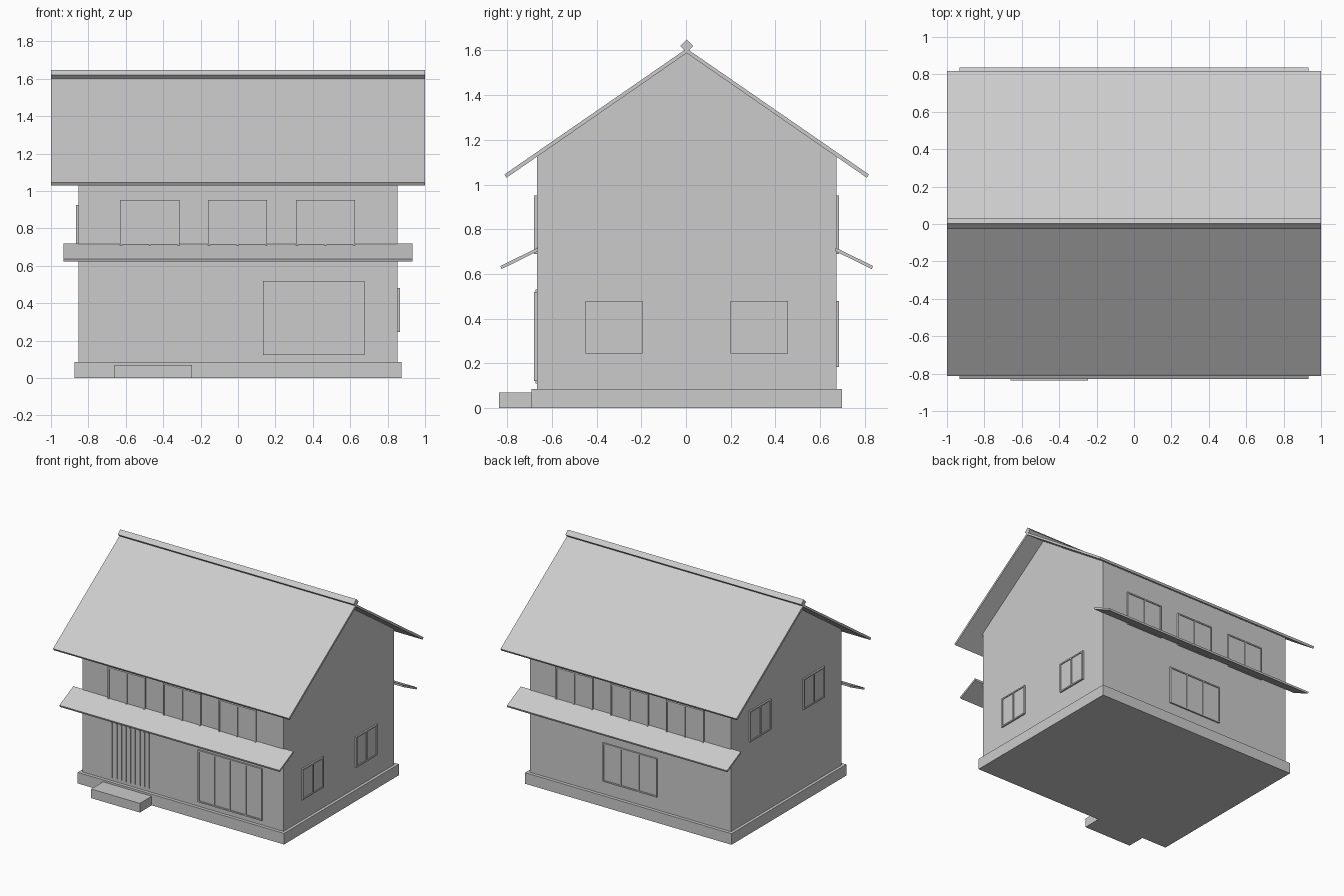
import bpy, bmesh
from math import radians
from mathutils import Matrix, Vector

cube = bpy.data.objects.get("Cube")
if cube:
    bpy.data.objects.remove(cube, do_unlink=True)

grey = bpy.data.materials.new("light_grey")
grey.use_nodes = True
grey.diffuse_color = (0.6, 0.6, 0.6, 1)
grey.node_tree.nodes["Principled BSDF"].inputs["Base Color"].default_value = (0.6, 0.6, 0.6, 1)

SHIFT = Matrix.Translation((0, 0.003, 0))   # centres the whole footprint
HALF_X, HALF_Y = 0.853, 0.67                # wall half sizes


def finish(name, bm, turn=0):
    bmesh.ops.recalc_face_normals(bm, faces=bm.faces)
    bm.transform(SHIFT @ Matrix.Rotation(radians(turn), 4, "Z"))
    mesh = bpy.data.meshes.new(name)
    bm.to_mesh(mesh)
    bm.free()
    mesh.materials.append(grey)
    obj = bpy.data.objects.new(name, mesh)
    bpy.context.collection.objects.link(obj)
    return obj


def add_box(bm, x0, x1, y0, y1, z0, z1):
    size = Matrix.Diagonal((x1 - x0, y1 - y0, z1 - z0, 1))
    centre = Matrix.Translation(((x0 + x1) / 2, (y0 + y1) / 2, (z0 + z1) / 2))
    bmesh.ops.create_cube(bm, size=1, matrix=centre @ size)


def box(name, *bounds):
    bm = bmesh.new()
    add_box(bm, *bounds)
    return finish(name, bm)


def prism(name, profile, half, turn=0):
    """Extrude a (y, z) profile along x, from -half to half."""
    bm = bmesh.new()
    face = bm.faces.new([bm.verts.new((-half, y, z)) for y, z in profile])
    ext = bmesh.ops.extrude_face_region(bm, geom=[face])
    verts = [g for g in ext["geom"] if isinstance(g, bmesh.types.BMVert)]
    bmesh.ops.translate(bm, verts=verts, vec=Vector((2 * half, 0, 0)))
    return finish(name, bm, turn)


def window(name, turn, u0, u1, z0, z1, panes):
    """Framed sliding window on the wall facing the given turn."""
    wall = HALF_X if turn in (90, 270) else HALF_Y
    back, glass, front, w = -wall + 0.01, -wall - 0.006, -wall - 0.012, 0.01
    bm = bmesh.new()
    add_box(bm, u0 + w, u1 - w, glass, back, z0 + w, z1 - w)
    for z in (z0, z1 - w):
        add_box(bm, u0, u1, front, back, z, z + w)
    for i in range(panes + 1):
        u = u0 + (u1 - u0 - w) * i / panes
        add_box(bm, u, u + w, front, back, z0 + w, z1 - w)
    return finish(name, bm, turn)


# Base, entrance step and gabled walls
box("foundation", -0.875, 0.875, -0.695, 0.695, 0, 0.085)
box("entrance_step", -0.66, -0.247, -0.839, -0.68, 0, 0.07)
prism("walls", [(-HALF_Y, 0.05), (HALF_Y, 0.05), (HALF_Y, 1.128),
                (0, 1.592), (-HALF_Y, 1.128)], HALF_X)

# Main roof and ridge cap
prism("roof", [(0, 1.608), (0.815, 1.045), (0.806, 1.03), (0, 1.588),
               (-0.806, 1.03), (-0.815, 1.045)], 1.0)
prism("ridge_cap", [(0, 1.59), (0.029, 1.619), (0, 1.648), (-0.029, 1.619)], 1.0)

# Eave canopies between the floors, front and back
for side, turn in (("front", 0), ("back", 180)):
    prism(side + "_canopy", [(-0.665, 0.718), (-0.833, 0.636), (-0.828, 0.622),
                             (-0.665, 0.702)], 0.933, turn)
    # Upper floor windows
    for n, u in enumerate((-0.472, -0.002, 0.468)):
        window(f"{side}_upper_window_{n + 1}", turn, u - 0.158, u + 0.158, 0.69, 0.952, 2)

# Ground floor windows
window("front_large_window", 0, 0.133, 0.675, 0.122, 0.52, 4)
window("back_lower_window", 180, -0.23, 0.23, 0.185, 0.48, 3)

# Side windows: low on the left wall, high on the right wall
for n, u in enumerate((-0.325, 0.325)):
    window(f"left_window_{n + 1}", 90, u - 0.128, u + 0.128, 0.245, 0.48, 2)
    window(f"right_window_{n + 1}", 270, u - 0.128, u + 0.128, 0.69, 0.925, 2)

# Slatted entrance door
door = bmesh.new()
for i in range(9):
    x = -0.605 + 0.039 * i
    add_box(door, x, x + 0.01, -HALF_Y - 0.007, -HALF_Y + 0.01, 0.11, 0.53)
finish("door_slats", door)
